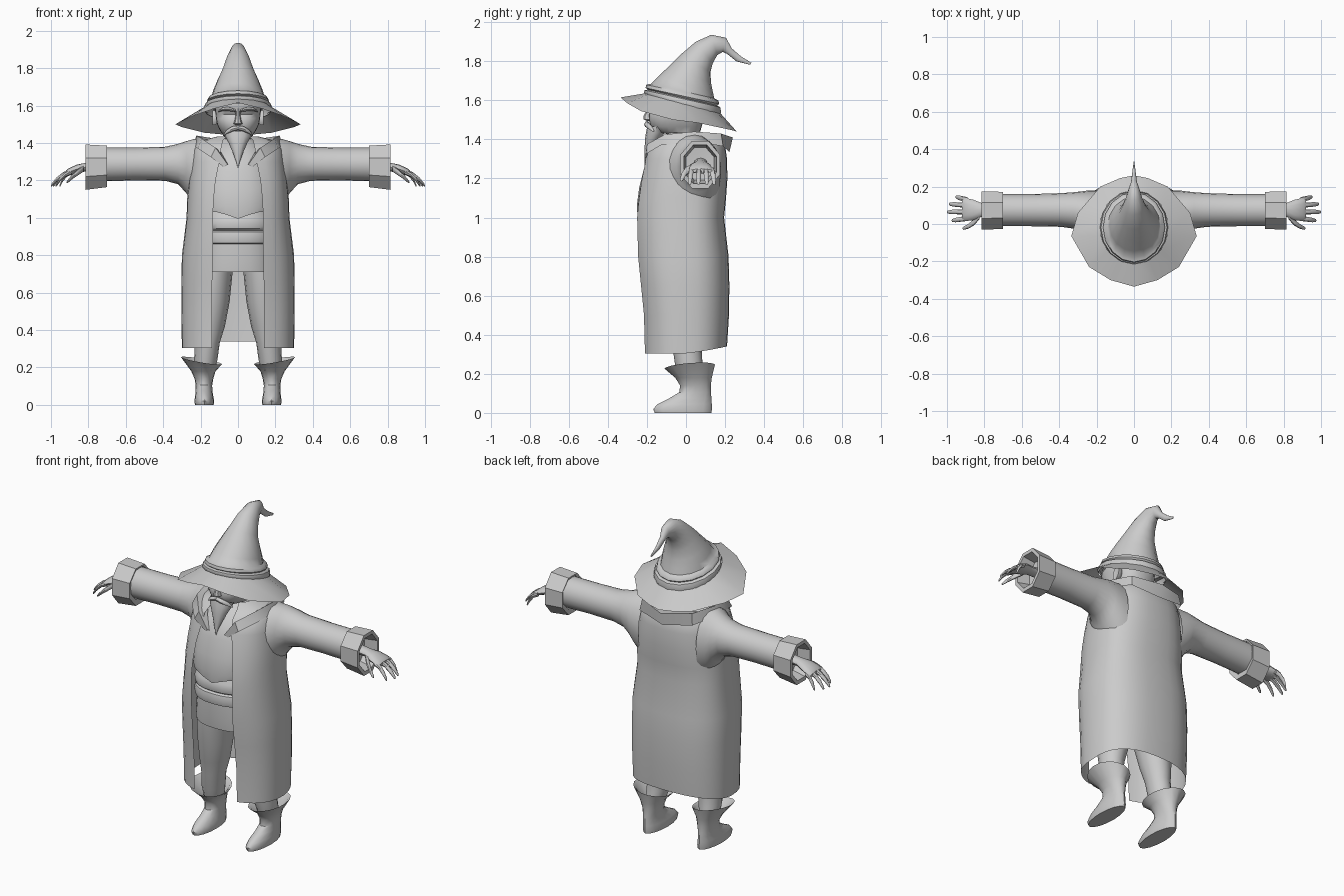
import bpy, bmesh, math
from mathutils import Vector as V

grey = bpy.data.materials.new("plain_grey")
grey.diffuse_color = (0.6, 0.6, 0.6, 1)


def ring(c, u, v, n=16, e=1.0, phase=0.0):
    """Superelliptic ring about c with half axes u and v."""
    pts = []
    for i in range(n):
        a = 2 * math.pi * i / n + phase
        p, q = math.cos(a), math.sin(a)
        pts.append(V(c) + V(u) * math.copysign(abs(p) ** e, p)
                   + V(v) * math.copysign(abs(q) ** e, q))
    return pts


def flat(z, x0, x1, y0, y1, n=16, e=1.0):
    return ring(((x0 + x1) / 2, (y0 + y1) / 2, z), ((x1 - x0) / 2, 0, 0),
                (0, (y1 - y0) / 2, 0), n, e)


def side(x, y0, y1, z0, z1, n=16, phase=0.0):
    return ring((x, (y0 + y1) / 2, (z0 + z1) / 2), (0, (y1 - y0) / 2, 0),
                (0, 0, (z1 - z0) / 2), n, 1.0, phase)


def loft(name, rings, closed=True, caps=(False, False), mirror=False, angle=40):
    bm = bmesh.new()
    rows = [[bm.verts.new(p) for p in r] for r in rings]
    n = len(rows[0])
    for a, b in zip(rows, rows[1:]):
        for i in range(n if closed else n - 1):
            j = (i + 1) % n
            bm.faces.new((a[i], a[j], b[j], b[i]))
    for row, cap in ((rows[0], caps[0]), (rows[-1], caps[1])):
        if cap:
            bm.faces.new(row)
    bmesh.ops.recalc_face_normals(bm, faces=bm.faces)
    me = bpy.data.meshes.new(name)
    bm.to_mesh(me)
    bm.free()
    me.materials.append(grey)
    ob = bpy.data.objects.new(name, me)
    bpy.context.collection.objects.link(ob)
    bpy.ops.object.select_all(action='DESELECT')
    ob.select_set(True)
    bpy.context.view_layer.objects.active = ob
    bpy.ops.object.shade_smooth_by_angle(angle=math.radians(angle))
    if mirror:
        ob.modifiers.new("mirror", 'MIRROR')
    return ob


def body(name, rows, e=0.85, caps=(False, False), n=24):
    """Centred loft from rows of height, half width, front y, back y."""
    return loft(name, [flat(z, -w, w, f, b, n, e) for z, w, f, b in rows], caps=caps)


# Long coat, open down the front: height, half width, front, back, half opening
def coat_ring(z, w, f, b, o, lift=0.0, n=28, e=0.8):
    t0 = math.asin((o / w) ** (1 / e))
    f = f / math.cos(t0) ** e
    pts = []
    for i in range(n + 1):
        t = t0 + (2 * math.pi - 2 * t0) * i / n
        s, c = math.sin(t), math.cos(t)
        x = math.copysign(abs(s) ** e, s) * w
        y = -abs(c) ** e * f if c > 0 else abs(c) ** e * b
        pts.append(V((x, y, z + lift * max(0, -c))))
    return pts


loft("coat", [coat_ring(*r) for r in (
    (.305, .30, .21, .21, .14, .035), (.5, .303, .215, .22, .14),
    (.65, .303, .23, .222, .138), (.8, .30, .245, .218, .135),
    (1.0, .275, .25, .195, .135), (1.1, .272, .24, .205, .13),
    (1.2, .262, .225, .212, .12), (1.3, .25, .205, .21, .10),
    (1.37, .235, .185, .20, .09), (1.415, .19, .12, .17, .08),
    (1.435, .11, .08, .10, .06))], closed=False)

# Turned-down collar: inner edge, ridge and lip from the front round to the back
loft("collar", [[V(p) for p in s] for s in (
    ((.05, -.20, 1.28), (.055, -.212, 1.285), (.075, -.2, 1.27)),
    ((.09, -.16, 1.35), (.12, -.20, 1.375), (.145, -.205, 1.325)),
    ((.15, -.06, 1.39), (.195, -.11, 1.425), (.215, -.13, 1.37)),
    ((.15, .05, 1.40), (.222, .04, 1.44), (.24, .04, 1.39)),
    ((.10, .12, 1.41), (.165, .18, 1.43), (.175, .19, 1.365)),
    ((0, .13, 1.41), (0, .24, 1.41), (0, .222, 1.335)))], closed=False, mirror=True)

# Sleeves flaring into the body, and the octagonal hollow cuffs
loft("sleeve", [side(*r, 20) for r in (
    (.19, -.11, .18, 1.02, 1.43), (.24, -.09, .18, 1.07, 1.42),
    (.275, -.05, .175, 1.13, 1.41), (.32, -.025, .17, 1.18, 1.395),
    (.39, -.015, .165, 1.198, 1.38), (.55, -.012, .16, 1.20, 1.375),
    (.73, -.012, .16, 1.195, 1.375))], mirror=True)
loft("cuff", [side(*r, 8, math.pi / 8) for r in (
    (.705, -.015, .165, 1.19, 1.38), (.70, -.035, .18, 1.155, 1.395),
    (.815, -.038, .183, 1.14, 1.402), (.815, -.018, .163, 1.165, 1.38),
    (.74, -.005, .15, 1.185, 1.365), (.735, .04, .11, 1.24, 1.31))],
    caps=(False, True), mirror=True, angle=25)

# Hands: palm, four drooping fingers and a thumb
loft("palm", [side(*r, 12) for r in (
    (.73, .04, .11, 1.25, 1.305), (.81, .04, .11, 1.25, 1.295),
    (.86, .02, .13, 1.237, 1.285), (.905, .015, .14, 1.225, 1.265),
    (.92, .025, .135, 1.228, 1.25))], caps=(True, True), mirror=True)


def digit(name, pts):
    loft(name, [side(x, y - r, y + r, z - r, z + r, 8) for x, y, z, r in pts],
         caps=(True, True), mirror=True)


for k, (y, tip) in enumerate(((.03, .975), (.066, 1.0), (.10, .99), (.13, .955))):
    spread, run = (y - .075) * .25, tip - .89
    digit(f"finger_{k + 1}", [
        (.89, y, 1.245, .014), (.89 + run * .4, y + spread * .4, 1.232, .013),
        (.89 + run * .75, y + spread * .8, 1.202, .012),
        (tip - .004, y + spread, 1.175, .008), (tip, y + spread, 1.17, .003)])
digit("thumb", [(.825, .045, 1.265, .018), (.855, .01, 1.245, .017),
                (.885, -.012, 1.22, .013), (.91, -.022, 1.195, .009),
                (.917, -.024, 1.188, .003)])

# Shirt, with its lower edge dipping to a point at the front
shirt = body("shirt", [(1.01, .20, -.247, .13), (1.06, .205, -.252, .13),
                       (1.15, .205, -.24, .14), (1.25, .19, -.215, .14),
                       (1.33, .16, -.185, .13), (1.40, .11, -.11, .11),
                       (1.43, .07, -.05, .08)])
for v in shirt.data.vertices:
    if v.co.z < 1.02:
        v.co.z += min(abs(v.co.x), .1) * .35 - .015

# Wrapped sash of two rolls, and the tunic skirt
body("sash", [(.855, .185, -.21, .12), (.865, .195, -.236, .12),
              (.895, .2, -.243, .12), (.925, .195, -.236, .12),
              (.932, .19, -.222, .12), (.942, .195, -.237, .12),
              (.97, .198, -.243, .12), (.995, .192, -.235, .12),
              (1.03, .18, -.22, .12)])
body("tunic_skirt", [(.71, .205, -.215, .13), (.78, .2, -.222, .13),
                     (.87, .19, -.222, .12)])

# Legs and boots
loft("leg", [flat(*r) for r in (
    (.86, .01, .21, -.15, .11), (.70, .03, .23, -.14, .105),
    (.55, .045, .235, -.12, .10), (.42, .07, .235, -.09, .09),
    (.33, .098, .23, -.068, .08), (.24, .11, .235, -.055, .085),
    (.16, .13, .23, -.03, .10))], caps=(True, True), mirror=True)
boot = [flat(*r) for r in (
    (0, .13, .23, -.16, .13), (.02, .127, .233, -.168, .133),
    (.045, .132, .23, -.145, .132), (.075, .137, .226, -.085, .13),
    (.105, .138, .226, -.035, .128), (.14, .132, .232, -.03, .127),
    (.18, .12, .25, -.055, .132), (.235, .085, .305, -.11, .148),
    (.225, .10, .29, -.095, .135), (.17, .13, .235, -.04, .11))]
for r in boot[7:9]:
    for p in r:
        p.z += (p.x - .195) * .17 + p.y * .08
loft("boot", boot, caps=(True, False), mirror=True)

# Head and neck
body("head", [(1.36, .075, -.06, .08), (1.425, .072, -.08, .075),
              (1.437, .075, -.15, .072), (1.465, .095, -.182, .08),
              (1.50, .112, -.19, .09), (1.53, .118, -.19, .095),
              (1.552, .12, -.178, .1), (1.58, .124, -.2, .1),
              (1.61, .124, -.2, .1), (1.65, .11, -.16, .09)], e=.8, caps=(False, True))
loft("nose", [flat(*r, 8) for r in (
    (1.495, -.012, .012, -.2, -.17), (1.503, -.024, .024, -.218, -.17),
    (1.52, -.018, .018, -.217, -.17), (1.55, -.012, .012, -.202, -.16),
    (1.585, -.014, .014, -.205, -.17))], caps=(True, True))
loft("ear", [ring((x, .01, 1.535), (0, .026 * s, 0), (0, .006, .042 * s), 10)
             for x, s in ((.108, .7), (.125, 1), (.136, .95), (.133, .5))],
     caps=(True, True), mirror=True)
loft("eyebrow", [side(x, -.222 + d, -.185 + d, z - r, z + r, 8) for x, d, z, r in (
    (.014, .0, 1.573, .007), (.05, .003, 1.582, .011), (.085, .02, 1.58, .009),
    (.108, .04, 1.566, .003))], caps=(True, True), mirror=True)
loft("moustache", [side(x, y - r, y + r, z - r, z + r, 8) for x, y, z, r in (
    (0, -.2, 1.482, .012), (.03, -.2, 1.475, .014), (.06, -.182, 1.46, .011),
    (.08, -.165, 1.44, .003))], caps=(False, True), mirror=True)
loft("beard", [flat(*r, 12) for r in (
    (1.465, -.075, .075, -.198, -.10), (1.435, -.068, .068, -.205, -.11),
    (1.40, -.05, .05, -.21, -.13), (1.35, -.028, .028, -.212, -.165),
    (1.30, -.01, .01, -.212, -.195), (1.27, -.002, .002, -.212, -.208))],
    caps=(False, True))

# Wide drooping hat brim
rim = [(0, -.335, 1.615), (.125, -.30, 1.585), (.24, -.23, 1.545),
       (.335, -.065, 1.50), (.30, .06, 1.485), (.18, .20, 1.455),
       (.075, .245, 1.445), (0, .26, 1.44)]
rim = [V(p) for p in rim] + [V((-x, y, z)) for x, y, z in rim[-2:0:-1]]
brow = ring((0, -.018, 1.583), (0, -.197, .052), (.182, 0, 0), 14)
loft("hat_brim", [brow, rim], angle=30)

# Bent hat: front y, front z, back y, back z, half width, with two rolled bands
loft("hat", [ring((0, (a + c) / 2, (b + d) / 2), (w, 0, 0),
                  (0, (a - c) / 2, (b - d) / 2), 16) for a, b, c, d, w in (
    (-.205, 1.625, .175, 1.52, .178), (-.215, 1.64, .18, 1.54, .182),
    (-.212, 1.652, .175, 1.565, .176), (-.195, 1.655, .16, 1.573, .158),
    (-.207, 1.664, .17, 1.582, .166), (-.203, 1.68, .165, 1.60, .16),
    (-.18, 1.685, .145, 1.61, .142), (-.145, 1.72, .137, 1.645, .132),
    (-.09, 1.772, .128, 1.69, .112), (-.03, 1.832, .125, 1.745, .085),
    (.05, 1.90, .137, 1.79, .062), (.13, 1.936, .16, 1.832, .042),
    (.205, 1.92, .188, 1.848, .026), (.235, 1.865, .21, 1.838, .016),
    (.282, 1.825, .258, 1.80, .01), (.335, 1.792, .328, 1.782, .002))],
    caps=(False, True), angle=50)
